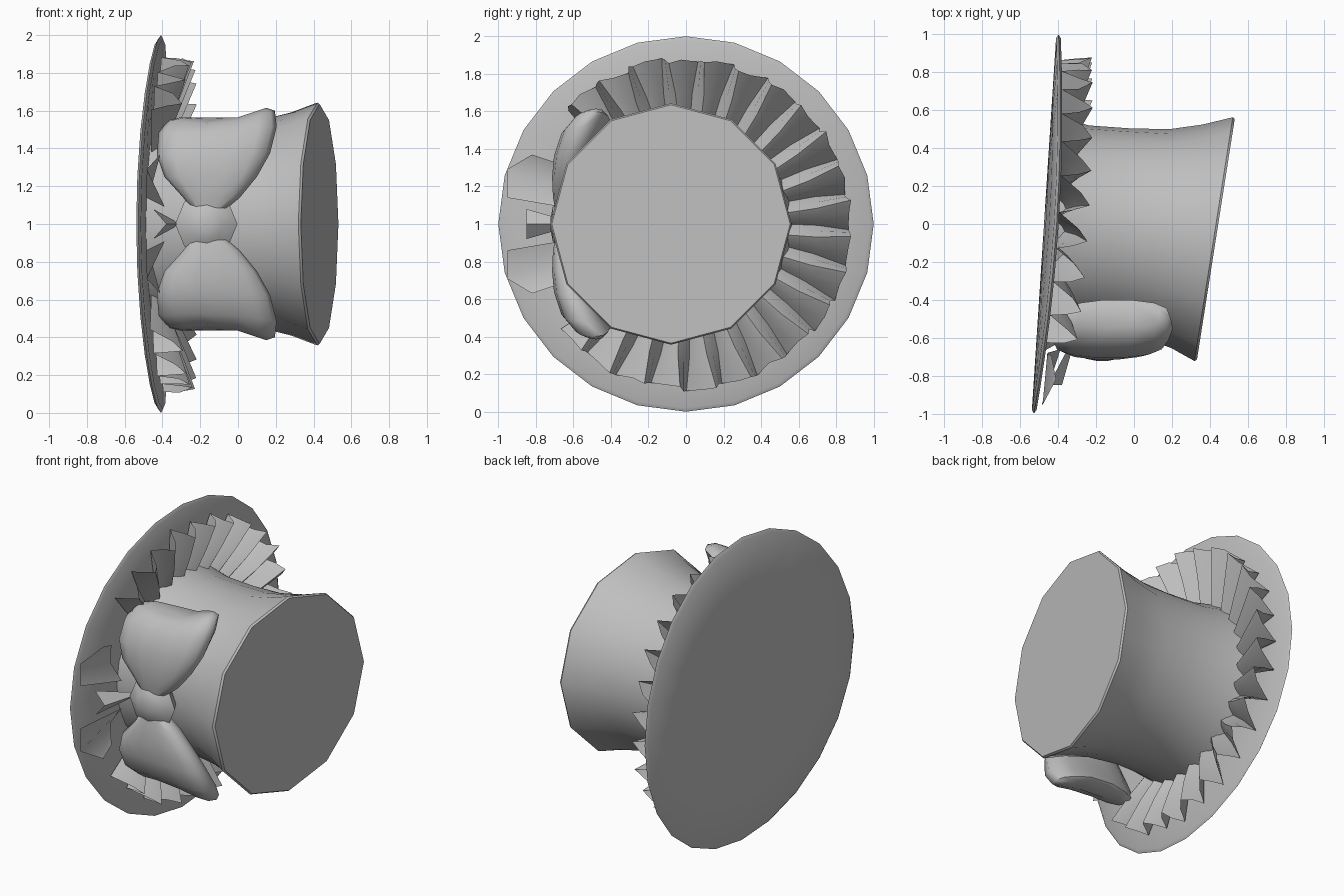
import bpy, bmesh, math, random
from math import cos, sin, pi, radians

if "Cube" in bpy.data.objects:
    bpy.data.objects.remove(bpy.data.objects["Cube"])

random.seed(4)
grey = bpy.data.materials.new("felt grey")
grey.diffuse_color = (0.52, 0.52, 0.52, 1)
grey.use_nodes = True
grey.node_tree.nodes["Principled BSDF"].inputs["Base Color"].default_value = grey.diffuse_color


def brim_x(y, dz):
    """Underside of the brim: tilted, with its sides curling up."""
    return -0.475 + 0.065 * y + 0.055 * dz * dz


def loft(name, rings, closed=True, caps=True, angle=40):
    """Skin a list of rings of (x, y, dz) points; dz is measured from z = 1."""
    bm = bmesh.new()
    rows = [[bm.verts.new((x, y, 1 + dz)) for x, y, dz in r] for r in rings]
    n = len(rows[0])
    for a, b in zip(rows, rows[1:]):
        for i in range(n if closed else n - 1):
            j = (i + 1) % n
            bm.faces.new((a[i], a[j], b[j], b[i]))
    if caps:
        bm.faces.new(rows[0][::-1])
        bm.faces.new(rows[-1])
    bmesh.ops.recalc_face_normals(bm, faces=bm.faces[:])
    me = bpy.data.meshes.new(name)
    bm.to_mesh(me)
    bm.free()
    me.materials.append(grey)
    ob = bpy.data.objects.new(name, me)
    bpy.context.collection.objects.link(ob)
    bpy.ops.object.select_all(action='DESELECT')
    ob.select_set(True)
    bpy.context.view_layer.objects.active = ob
    bpy.ops.object.shade_smooth_by_angle(angle=radians(angle))
    return ob


N = 24
ANG = [2 * pi * i / N for i in range(N)]


# Brim: thin curled disc
def brim_ring(r, lift):
    pts = [(r * cos(a), r * sin(a)) for a in ANG]
    return [(brim_x(y, dz) + lift, y, dz) for y, dz in pts]


loft("brim", [brim_ring(r, 0) for r in (0.1, 0.4, 0.7, 0.98)] +
     [brim_ring(1.0, 0.012)] +
     [brim_ring(r, 0.025) for r in (0.98, 0.7, 0.4, 0.1)])


# Crown: waisted tube that flares into a twelve-sided top
def crown_ring(x, cy, r, slope, facet):
    ring = []
    for i, a in enumerate(ANG):
        k = r * (1 - facet * (1 - cos(pi / 12))) if i % 2 else r
        ring.append((x + slope * k * cos(a), cy + k * cos(a), k * sin(a)))
    return ring


loft("crown", [crown_ring(*p) for p in (
    (-0.455, 0.0, 0.57, 0.065, 0), (-0.28, -0.02, 0.54, 0.08, 0),
    (-0.08, -0.03, 0.535, 0.10, 0), (0.12, -0.05, 0.55, 0.12, 0.3),
    (0.28, -0.065, 0.59, 0.14, 0.7), (0.42, -0.08, 0.643, 0.157, 1),
    (0.432, -0.08, 0.635, 0.157, 1))])

# Ruffle: pleated strip around the crown, open behind the bow
FOLDS = 22
WAVE = (-1, 0.35, 1, 0.1)
rows = [[], [], []]
for i in range(FOLDS * 4 + 1):
    a = radians(-138 + 276 * i / (FOLDS * 4))
    w = WAVE[i % 4]
    jit = random.uniform(-0.02, 0.015)
    for row, r, base, amp, skew in ((rows[0], 0.52, 0.06, 0.025, 0),
                                    (rows[1], 0.70, 0.09, 0.055, 0.01),
                                    (rows[2], 0.88 + jit, 0.115, 0.08, 0.035)):
        b = a + skew * w
        y, dz = r * cos(b), r * sin(b)
        row.append((brim_x(y, dz) + base + amp * w, y, dz))
loft("ruffle", rows, closed=False, caps=False, angle=35)

# Flat pleats and a small centre fold under the bow
for side, label in ((1, "upper"), (-1, "lower")):
    inner = [(0.13, -0.66, 0.09), (0.06, -0.68, 0.2), (0.08, -0.70, 0.33)]
    outer = [(0.05, -0.95, 0.14), (0.05, -0.955, 0.29), (0.11, -0.82, 0.37)]
    loft(label + "_pleat",
         [[(brim_x(y, dz) + l, y, dz * side) for l, y, dz in e]
          for e in (inner, outer)], closed=False, caps=False)
loft("centre_fold",
     [[(-0.34, -0.64, -0.02), (-0.32, -0.64, 0), (-0.34, -0.64, 0.02)],
      [(-0.45, -0.85, -0.08), (-0.38, -0.85, 0), (-0.45, -0.85, 0.08)]],
     closed=False, caps=False)

# Bow: two puffed lobes with notched ends, wrapped against the crown
# height from the knot, x range, y range, depth of notch
LOBE = ((0.04, -0.22, -0.11, -0.69, -0.60, 0),
        (0.14, -0.29, 0.01, -0.71, -0.57, 0),
        (0.25, -0.39, 0.10, -0.715, -0.55, 0),
        (0.37, -0.43, 0.17, -0.705, -0.51, 0.01),
        (0.50, -0.42, 0.205, -0.665, -0.44, 0.03),
        (0.575, -0.37, 0.195, -0.60, -0.40, 0.05),
        (0.59, -0.30, 0.15, -0.54, -0.42, 0.05))
M = 14
for side, label in ((1, "upper"), (-1, "lower")):
    rings = []
    for h, x0, x1, y0, y1, notch in LOBE:
        ring = []
        for i in range(M):
            c, s = cos(2 * pi * i / M), sin(2 * pi * i / M)
            c = math.copysign(abs(c) ** 0.8, c)
            s = math.copysign(abs(s) ** 0.7, s)
            dz = h + notch * (0.5 * c - (1 - abs(c)))
            ring.append(((x0 + x1) / 2 + (x1 - x0) / 2 * c,
                         (y0 + y1) / 2 + (y1 - y0) / 2 * s, side * dz))
        rings.append(ring)
    loft(label + "_bow_lobe", rings, angle=60)

# Knot: eight-sided button
loft("bow_knot", [[(-0.168 + r * cos(pi * i / 4), y, r * sin(pi * i / 4))
                   for i in range(8)]
                  for y, r in ((-0.58, 0.12), (-0.655, 0.165),
                               (-0.71, 0.09), (-0.722, 0.03))], angle=60)
